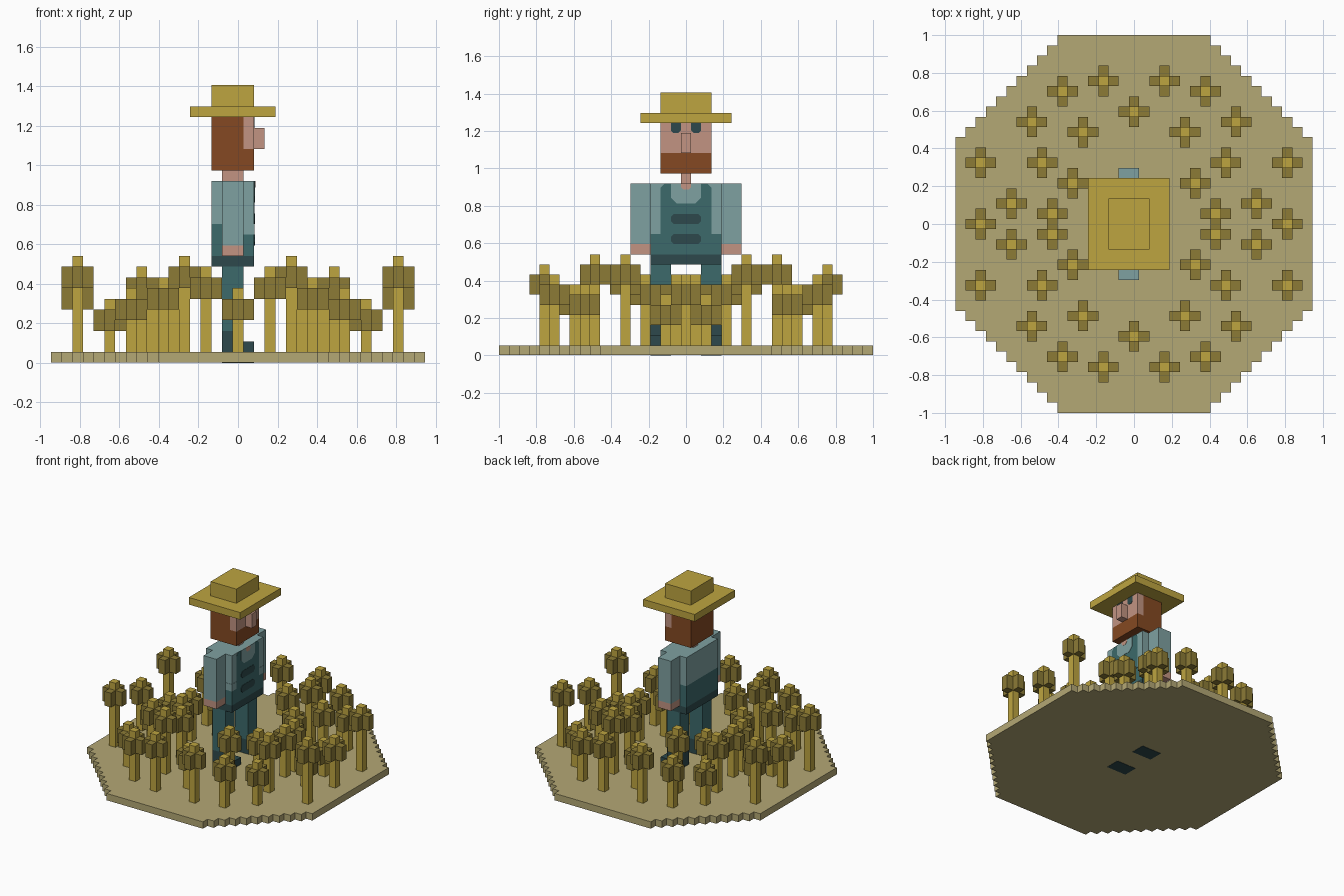
import bpy, bmesh
from mathutils import Vector

if "Cube" in bpy.data.objects:
    bpy.data.objects.remove(bpy.data.objects["Cube"], do_unlink=True)

U = 2 / 37  # size of one block


def linear(c):
    c /= 255
    return c / 12.92 if c <= 0.04045 else ((c + 0.055) / 1.055) ** 2.4


def material(name, rgb):
    m = bpy.data.materials.new(name)
    m.use_nodes = True
    col = [linear(c) for c in rgb] + [1]
    m.diffuse_color = col
    m.node_tree.nodes["Principled BSDF"].inputs["Base Color"].default_value = col
    return m


SOIL = material("dry soil", (180, 168, 117))
GOLD = material("straw gold", (190, 165, 64))
HUSK = material("husk brown", (140, 123, 54))
HAIR = material("hair brown", (133, 73, 34))
SKIN = material("skin", (194, 148, 130))
SHIRT = material("shirt light teal", (127, 161, 161))
DENIM = material("overall teal", (60, 106, 107))
DARK = material("dark slate", (45, 73, 76))


def add_box(bm, x, y, z, index=0):
    """Box from (min, max) ranges given in blocks."""
    vs = bmesh.ops.create_cube(bm, size=1)["verts"]
    for v in vs:
        v.co = Vector([(r[0] + r[1]) / 2 + c * (r[1] - r[0])
                       for r, c in zip((x, y, z), v.co)]) * U
    for f in {f for v in vs for f in v.link_faces}:
        f.material_index = index


def finish(name, bm, *mats):
    bmesh.ops.recalc_face_normals(bm, faces=bm.faces)
    me = bpy.data.meshes.new(name)
    bm.to_mesh(me)
    bm.free()
    for m in mats:
        me.materials.append(m)
    ob = bpy.data.objects.new(name, me)
    bpy.context.collection.objects.link(ob)
    return ob


def box(name, x, y, z, mat):
    bm = bmesh.new()
    add_box(bm, x, y, z)
    return finish(name, bm, mat)


def prism(name, pts, offset, mat):
    """Extrude a closed loop of points (in blocks) along an offset."""
    bm = bmesh.new()
    face = bm.faces.new([bm.verts.new(Vector(p) * U) for p in pts])
    ext = bmesh.ops.extrude_face_region(bm, geom=[face])["geom"]
    moved = [g for g in ext if isinstance(g, bmesh.types.BMVert)]
    bmesh.ops.translate(bm, verts=moved, vec=Vector(offset) * U)
    return finish(name, bm, mat)


def plate(name, y, z, cut, mat, layer=1, x=1.5):
    """Thin plate facing +x; cut = chamfers (top, bottom)."""
    (y0, y1), (z0, z1), (t, b) = y, z, cut
    loop = [(y0 + b, z0), (y1 - b, z0), (y1, z0 + b), (y1, z1 - t),
            (y1 - t, z1), (y0 + t, z1), (y0, z1 - t), (y0, z0 + b)]
    pts = []
    for p in loop:
        if p not in pts:
            pts.append(p)
    return prism(name, [(x - 0.02, *p) for p in pts], (0.02 + 0.04 * layer, 0, 0), mat)


# Stepped octagonal ground slab
quarter = []
for k in range(11):
    quarter.append((17.5 - k, 8.5 + k))
    if k < 10:
        quarter.append((16.5 - k, 8.5 + k))
outline = (quarter + [(-x, y) for x, y in reversed(quarter)]
           + [(-x, -y) for x, y in quarter] + [(x, -y) for x, y in reversed(quarter)])
prism("ground_slab", [(x, y, 0.04) for x, y in outline], (0, 0, 0.96), SOIL)

# Wheat: (x, y, height of tip), mirrored in x and y
WHEAT = [(3, 14, 9), (7, 13, 8), (0, 11, 7), (10, 10, 7), (5, 9, 10), (15, 6, 10),
         (9, 6, 9), (6, 4, 8), (12, 2, 6), (8, 1, 8), (15, 0, 8)]
spots = sorted({(sx * x, sy * y, h) for x, y, h in WHEAT
                for sx in (-1, 1) for sy in (-1, 1)})
for i, (x, y, h) in enumerate(spots):
    bm = bmesh.new()
    add_box(bm, (x - .5, x + .5), (y - .5, y + .5), (0.9, h), 0)
    for dx, dy in ((1, 0), (-1, 0), (0, 1), (0, -1)):
        add_box(bm, (x + dx - .5, x + dx + .5), (y + dy - .5, y + dy + .5),
                (h - 3, h - 1), 1)
    finish(f"wheat_{i + 1}", bm, GOLD, HUSK)

# Limbs, one set per side (the figure faces +x)
for side, s in (("left", 1), ("right", -1)):
    leg_y = sorted((1.5 * s, 3.5 * s))
    arm_y = sorted((3.5 * s, 5.5 * s))
    bm = bmesh.new()
    add_box(bm, (-1.5, 0.5), leg_y, (0, 3))
    add_box(bm, (0.5, 1.5), leg_y, (0, 2))
    finish(f"{side}_boot", bm, DARK)
    box(f"{side}_leg", (-1.5, 0.5), leg_y, (3, 9), DENIM)
    box(f"{side}_sleeve", (-1.5, 0.5), arm_y, (11, 17), SHIRT)
    box(f"{side}_hand", (-1.5, 0.5), arm_y, (10, 11), SKIN)
    # Shirt showing beside the bib
    box(f"{side}_shirt_side", (0.5, 1.53), sorted((2.5 * s, 3.54 * s)), (12, 13), SHIRT)
    plate(f"{side}_eye", sorted((0.5 * s, 1.5 * s)), (22, 23), (0, 0.25), DARK)

# Torso
box("belt", (-2.5, 1.5), (-3.5, 3.5), (9, 10), DARK)
box("overalls", (-2.5, 1.5), (-3.5, 3.5), (10, 13), DENIM)
box("shirt", (-2.5, 1.5), (-3.5, 3.5), (13, 17), SHIRT)
plate("bib", (-2.5, 2.5), (12, 17), (0.4, 0), DENIM, 1)
plate("shirt_neckline", (-1.5, 1.5), (15, 17), (0, 0.6), SHIRT, 2)
plate("collar_skin", (-0.5, 0.5), (16.4, 17), (0, 0.25), SKIN, 3)
for n, z in (("upper", 13), ("lower", 11)):
    plate(f"{n}_pocket", (-1.5, 1.5), (z, z + 1), (0.3, 0.3), DARK, 2)

# Head
box("neck", (-1.5, 0.5), (-0.5, 0.5), (17, 18), SKIN)
box("hair", (-2.5, 0.5), (-2.5, 2.5), (18, 23), HAIR)
box("beard", (0.5, 1.5), (-2.5, 2.5), (18, 20), HAIR)
box("face", (0.5, 1.5), (-2.5, 2.5), (20, 23), SKIN)
box("nose", (1.5, 2.5), (-0.5, 0.5), (20, 22), SKIN)

# Straw hat
box("hat_brim", (-4.5, 3.5), (-4.5, 4.5), (23, 24), GOLD)
box("hat_crown", (-2.5, 1.5), (-2.5, 2.5), (24, 26), GOLD)
